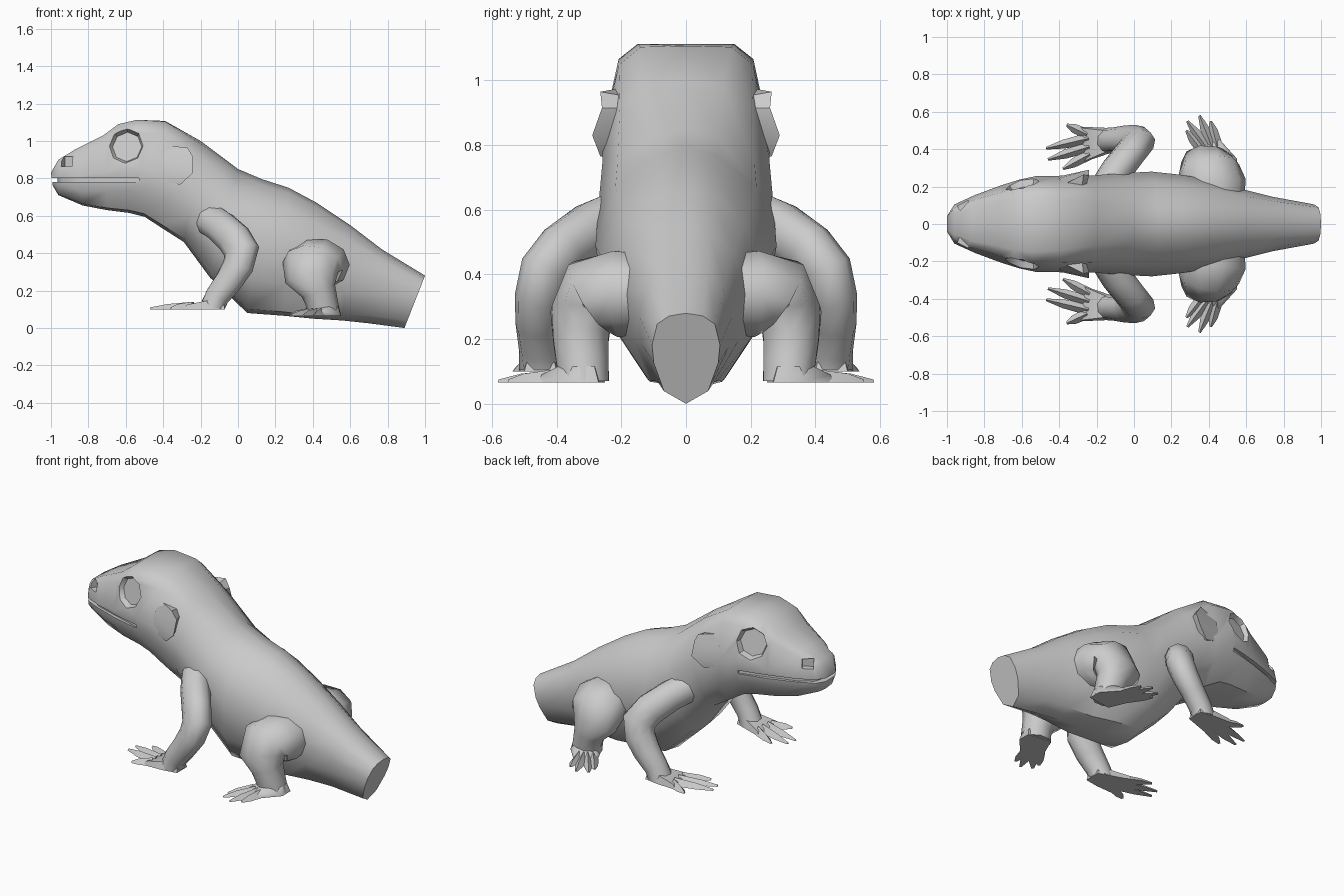
import bpy, bmesh, math
from mathutils import Vector, Euler

if "Cube" in bpy.data.objects:
    bpy.data.objects.remove(bpy.data.objects["Cube"])


def finish(bm, name, angle=45):
    bmesh.ops.recalc_face_normals(bm, faces=bm.faces[:])
    me = bpy.data.meshes.new(name)
    bm.to_mesh(me)
    bm.free()
    ob = bpy.data.objects.new(name, me)
    bpy.context.collection.objects.link(ob)
    bpy.ops.object.select_all(action='DESELECT')
    bpy.context.view_layer.objects.active = ob
    ob.select_set(True)
    if angle:
        bpy.ops.object.shade_smooth_by_angle(angle=math.radians(angle))
    return ob


def loft(rings, name, angle=45):
    bm = bmesh.new()
    rows = [[bm.verts.new(p) for p in r] for r in rings]
    n = len(rows[0])
    for a, b in zip(rows, rows[1:]):
        for i in range(n):
            j = (i + 1) % n
            bm.faces.new((a[i], a[j], b[j], b[i]))
    bm.faces.new(rows[0])
    bm.faces.new(rows[-1])
    return finish(bm, name, angle)


def cut(ob, cutter):
    cutter.hide_render = True
    bpy.context.view_layer.objects.active = ob
    m = ob.modifiers.new('cut', 'BOOLEAN')
    m.operation = 'DIFFERENCE'
    m.solver = 'EXACT'
    m.object = cutter
    bpy.ops.object.modifier_apply(modifier=m.name)
    bpy.data.objects.remove(cutter, do_unlink=True)


# Body and head: slanted sections (top x, top z, bottom x, bottom z, half width, body blend)
HEAD = [(0, 1), (.58, 1), (.81, .91), (1, .5), (.92, .25), (.6, .03), (0, 0)]
BODY = [(0, 1), (.35, .96), (.78, .82), (1, .57), (.86, .25), (.48, .03), (0, 0)]
TAIL = [(0, 1), (.5, .97), (.85, .88), (1, .65), (.95, .45), (.65, .14), (0, 0)]
stations = [
    (-1.0, .83, -.99, .76, .05, 0), (-.96, .90, -.96, .71, .105, 0),
    (-.87, .955, -.83, .655, .155, 0), (-.72, 1.03, -.70, .63, .207, 0),
    (-.64, 1.09, -.58, .615, .238, 0), (-.54, 1.113, -.50, .595, .257, 0),
    (-.39, 1.107, -.40, .53, .258, .15), (-.20, 1.0, -.29, .46, .258, .6),
    (0, .85, -.15, .27, .272, 1), (.13, .795, .05, .08, .28, 1),
    (.27, .75, .25, .065, .262, 1), (.42, .67, .40, .05, .235, 1),
    (.60, .55, .56, .04, .185, 1.3), (.77, .42, .70, .025, .145, 1.7),
    (1.0, .28, .89, 0, .105, 2)]
rings = []
for xt, zt, xb, zb, w, k in stations:
    p, q, f = (HEAD, BODY, k) if k <= 1 else (BODY, TAIL, k - 1)
    half = [(a[0] * (1 - f) + b[0] * f, a[1] * (1 - f) + b[1] * f) for a, b in zip(p, q)]
    full = half + [(-u, v) for u, v in half[-2:0:-1]]
    rings.append([(xb + (xt - xb) * v, u * w, zb + (zt - zb) * v) for u, v in full])
body = loft(rings, 'body')

# Mouth: U-shaped groove
inner = [(-.53, .235), (-.70, .18), (-.86, .13), (-.94, .08), (-.965, 0)]
inner += [(x, -y) for x, y in inner[-2::-1]]
outline = inner + [(-.53, -.4), (-1.1, -.4), (-1.1, .4), (-.53, .4)]
cut(body, loft([[(x, y, z) for x, y in outline] for z in (.78, .802)], 'mouth_cutter', 0))

# Eye sockets and nostrils
for s in (1, -1):
    bm = bmesh.new()
    bmesh.ops.create_cone(bm, cap_ends=True, segments=8, radius1=.08, radius2=.135, depth=.12)
    eye = finish(bm, 'eye_cutter', 0)
    direction = Vector((-.22, s, .2)).normalized()
    eye.rotation_euler = direction.to_track_quat('Z', 'Y').to_euler()
    eye.location = Vector((-.60, s * .215, .975)) + direction * .025
    bpy.context.view_layer.update()
    cut(body, eye)
    bm = bmesh.new()
    bmesh.ops.create_cube(bm, size=1)
    nose = finish(bm, 'nostril_cutter', 0)
    nose.scale = (.065, .07, .055)
    nose.rotation_euler = Euler((0, 0, -s * math.radians(-30)))
    nose.location = (-.915, s * .11, .89)
    bpy.context.view_layer.update()
    cut(body, nose)
bpy.ops.object.select_all(action='DESELECT')
body.select_set(True)
bpy.context.view_layer.objects.active = body
bpy.ops.object.shade_smooth_by_angle(angle=math.radians(62))


def limb(path, side, s, name):
    """Tube through (x, y, z, radius along side, other radius)."""
    pts = [Vector(p[:3]) for p in path]
    out = []
    for i, p in enumerate(path):
        t = (pts[min(i + 1, len(pts) - 1)] - pts[max(i - 1, 0)]).normalized()
        if i == len(pts) - 1:
            t = Vector((0, 0, -1))
        a = Vector(side)
        a = (a - t * a.dot(t)).normalized()
        b = t.cross(a)
        ring = []
        for j in range(10):
            g = math.tau * j / 10
            v = pts[i] + a * p[3] * math.cos(g) + b * p[4] * math.sin(g)
            ring.append((v.x, v.y * s, v.z))
        out.append(ring)
    return loft(out, name, 62)


def foot(heel, knuckles, tips, z, s, name):
    """Wedge-shaped palm and tapered toes; each part is a convex hull."""
    bm = bmesh.new()

    def hull(points):
        vs = [bm.verts.new((x, y * s, h)) for x, y, h in points]
        res = bmesh.ops.convex_hull(bm, input=vs)
        junk = [v for v in res['geom_interior'] if isinstance(v, bmesh.types.BMVert)]
        bmesh.ops.delete(bm, geom=junk, context='VERTS')
    mid = [sum((Vector(p) for p in heel), Vector((0, 0))) / len(heel)]
    hull([(x, y, z) for x, y in heel + knuckles]
         + [(*Vector((x, y)).lerp(mid[0], .25), z + .05) for x, y in heel]
         + [(*Vector((x, y)).lerp(mid[0], .1), z + .025) for x, y in knuckles])
    n = len(tips)
    for i, tip in enumerate(tips):
        k = Vector(knuckles[0]).lerp(Vector(knuckles[1]), (i + .5) / n)
        d = (Vector(tip) - k).normalized()
        q = Vector((-d.y, d.x))
        base, half, end = k - d * .04, k.lerp(Vector(tip), .5), Vector(tip)
        pts = []
        for c, w, h in ((base, .03, .04), (half, .024, .028), (end, .007, .01)):
            pts += [(*(c + q * w), z), (*(c - q * w), z), (*c, z + h)]
        hull(pts)
    return finish(bm, name, 62)


for s, tag in ((1, 'left'), (-1, 'right')):
    # Front legs
    limb([(-.15, .20, .58, .08, .09), (-.09, .29, .54, .085, .09), (-.02, .38, .475, .08, .095),
          (.02, .43, .41, .08, .10), (.00, .45, .33, .075, .09), (-.05, .455, .25, .068, .08),
          (-.11, .45, .17, .065, .07), (-.14, .445, .105, .07, .075)],
         (-.5, .76, .3), s, 'front_leg_' + tag)
    foot([(-.07, .50), (-.07, .40), (-.14, .375), (-.16, .515)], [(-.29, .52), (-.27, .33)],
         [(-.36, .53), (-.47, .405), (-.46, .345), (-.38, .295)], .10, s, 'front_foot_' + tag)
    # Hind legs: thigh bulges forward to the knee, then drops to the foot
    limb([(.43, .12, .34, .16, .13), (.425, .21, .34, .175, .14), (.40, .29, .33, .165, .13),
          (.395, .325, .27, .145, .10), (.43, .325, .20, .095, .09), (.45, .32, .13, .085, .085),
          (.46, .315, .07, .09, .08)],
         (1, 0, 0), s, 'hind_leg_' + tag)
    foot([(.55, .27), (.55, .35), (.40, .25), (.48, .42)], [(.33, .41), (.45, .46)],
         [(.28, .50), (.285, .55), (.35, .58), (.41, .55)], .065, s, 'hind_foot_' + tag)
    # Ear flaps: triangular section standing off the head at the rear
    ear = [[(-.38, .21, .975), (-.27, .265, .965), (-.28, .18, .95)],
           [(-.40, .245, .92), (-.24, .26, .915), (-.26, .19, .915)],
           [(-.42, .25, .84), (-.24, .29, .83), (-.27, .22, .83)],
           [(-.42, .245, .80), (-.31, .265, .765), (-.31, .19, .77)]]
    loft([[(x, y * s, z) for x, y, z in r] for r in ear], 'ear_flap_' + tag, 35)
